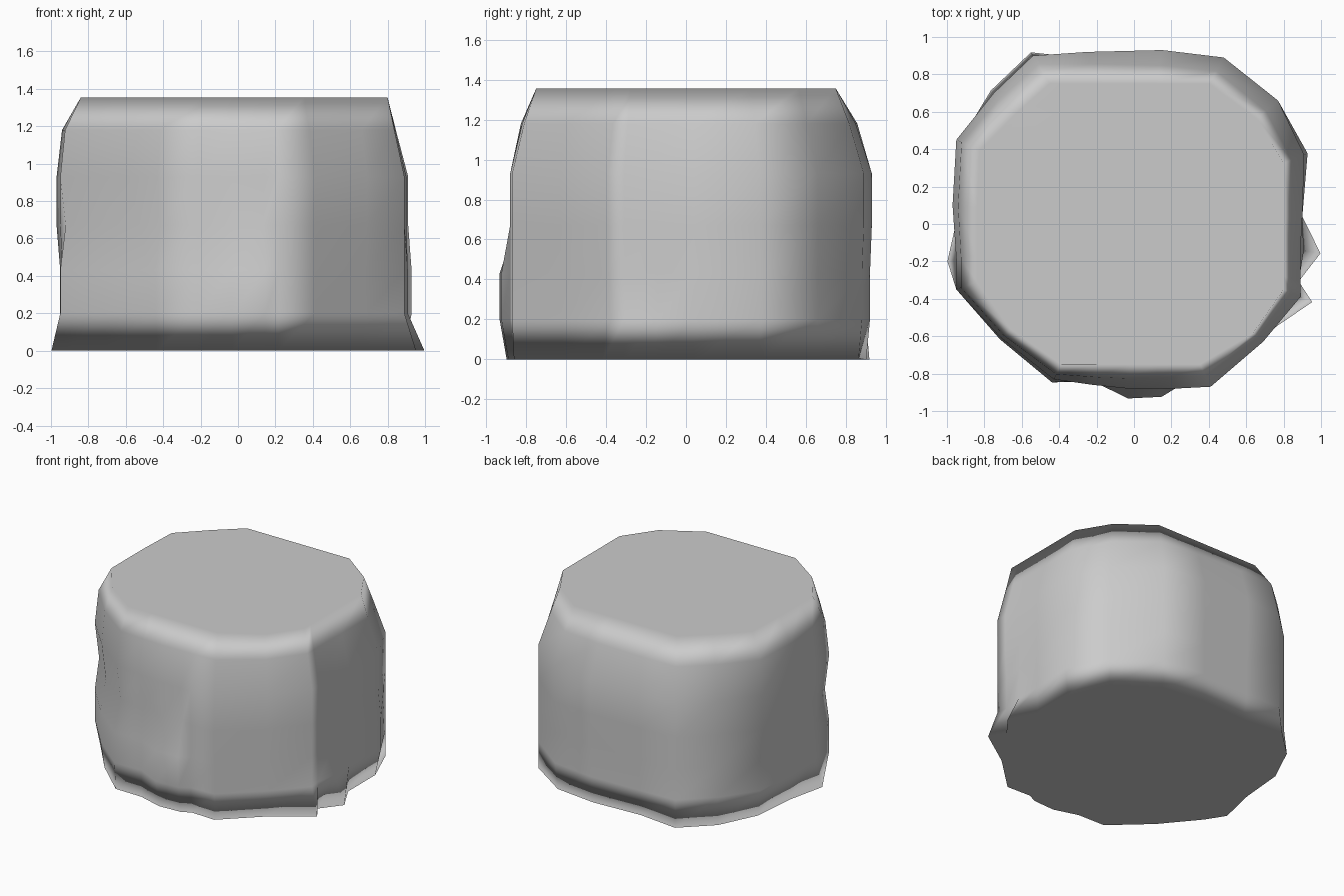
import bpy, bmesh

# One row per vertical column: mid-height x, y, then radial factors low on the wall and at the base
COLUMNS = [
    (0.90, 0.04, 1.00, 0.99), (0.91, 0.37, 1.02, 0.98), (0.77, 0.66, 1.00, 1.00),
    (0.48, 0.89, 0.99, 0.97), (0.15, 0.93, 0.99, 0.97), (-0.25, 0.92, 0.99, 0.96),
    (-0.54, 0.90, 1.00, 1.02), (-0.75, 0.70, 1.00, 1.02), (-0.95, 0.45, 0.98, 0.95),
    (-0.97, 0.10, 0.98, 0.96), (-0.95, -0.19, 0.99, 1.05), (-0.95, -0.35, 1.00, 0.96),
    (-0.71, -0.61, 1.01, 0.98), (-0.43, -0.83, 1.02, 1.01), (-0.22, -0.86, 0.98, 0.98),
    (-0.03, -0.88, 1.06, 1.02), (0.14, -0.88, 1.05, 1.01), (0.22, -0.88, 1.00, 0.97),
    (0.41, -0.87, 1.00, 0.99), (0.69, -0.63, 0.99, 0.97), (0.89, -0.39, 1.00, 1.07),
    (0.89, -0.31, 0.99, 0.99), (0.89, -0.14, 1.02, 1.12),
]
LEVELS = [0, 0.2, 0.43, 0.67, 0.93, 1.18, 1.355]


def rim_scale(x, y):
    """Scale that brings a column onto the octagonal top rim."""
    side = 0.80 if x > 0 else 0.84
    return min(side / max(abs(x), 1e-4), 0.75 / max(abs(y), 1e-4),
               1.22 / (abs(x) + abs(y)))


# Lumpy wall built ring by ring: base, low bulges, waist, upright wall, shoulder, rim
bm = bmesh.new()
rings = [[] for _ in LEVELS]
for x, y, low, base in COLUMNS:
    rim = rim_scale(x, y)
    waist = 0.97 if x < 0.2 and y < -0.3 else 1.0
    shoulder = 1 + (rim - 1) * (0.42 + 0.2 * x)
    scales = [base, low, low, waist, 1.0, shoulder, rim]
    for ring, s, z in zip(rings, scales, LEVELS):
        ring.append(bm.verts.new((x * s, y * s, z)))
n = len(COLUMNS)
for a, b in zip(rings, rings[1:]):
    for i in range(n):
        j = (i + 1) % n
        bm.faces.new((a[i], a[j], b[j], b[i]))

# Flat top and floor
bm.faces.new(rings[-1])
bm.faces.new(rings[0][::-1])
bmesh.ops.recalc_face_normals(bm, faces=bm.faces)
for f in bm.faces:
    f.smooth = True

mesh = bpy.data.meshes.new("stump_body")
bm.to_mesh(mesh)
bm.free()
body = bpy.data.objects.new("stump_body", mesh)
bpy.context.collection.objects.link(body)

# Area-weighted normals keep the caps flat and blend them into the wall
weighted = body.modifiers.new("flat_caps", 'WEIGHTED_NORMAL')
weighted.weight = 90
